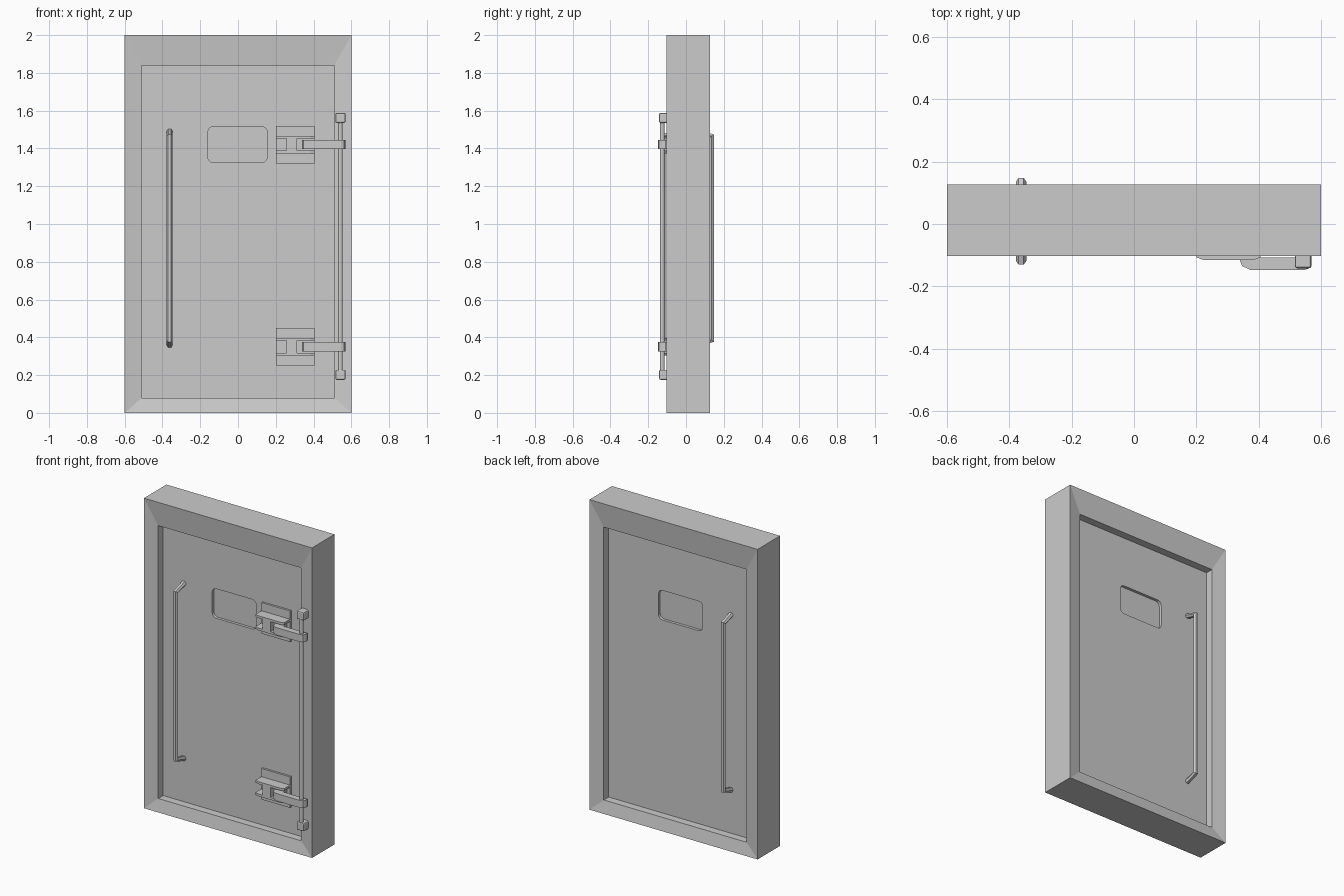
import bpy, bmesh, math
from mathutils import Vector

if "Cube" in bpy.data.objects:
    bpy.data.objects.remove(bpy.data.objects["Cube"])

FRONT, BACK = -0.102, 0.127          # frame faces
DOOR_F, DOOR_B = -0.035, 0.06        # door leaf faces


def add_mesh(name, verts, faces):
    me = bpy.data.meshes.new(name)
    me.from_pydata(verts, [], faces)
    bm = bmesh.new()
    bm.from_mesh(me)
    bmesh.ops.recalc_face_normals(bm, faces=bm.faces)
    bm.to_mesh(me)
    bm.free()
    ob = bpy.data.objects.new(name, me)
    bpy.context.collection.objects.link(ob)
    return ob


def prism(name, pts, a, b, place):
    """Extrude a 2D outline from a to b; place maps (u, v, w) to a 3D point."""
    n = len(pts)
    verts = [place(u, v, w) for w in (a, b) for u, v in pts]
    faces = [tuple(range(n)), tuple(range(n, 2 * n))]
    faces += [(i, (i + 1) % n, n + (i + 1) % n, n + i) for i in range(n)]
    return add_mesh(name, verts, faces)


def along_y(name, pts, a, b):
    return prism(name, pts, a, b, lambda u, v, w: (u, w, v))


def along_z(name, pts, a, b):
    return prism(name, pts, a, b, lambda u, v, w: (u, v, w))


def box(name, x0, x1, y0, y1, z0, z1, bevel=0):
    ob = along_z(name, [(x0, y0), (x1, y0), (x1, y1), (x0, y1)], z0, z1)
    if bevel:
        m = ob.modifiers.new("bevel", "BEVEL")
        m.width, m.segments = bevel, 2
    return ob


def rounded_rect(x0, x1, z0, z1, r, steps=5):
    pts = []
    corners = [(x1 - r, z1 - r), (x0 + r, z1 - r), (x0 + r, z0 + r), (x1 - r, z0 + r)]
    for k, (cx, cz) in enumerate(corners):
        for i in range(steps + 1):
            a = math.pi / 2 * (k + i / steps)
            pts.append((cx + r * math.cos(a), cz + r * math.sin(a)))
    return pts


def tube(name, path, radius, resolution):
    cu = bpy.data.curves.new(name, "CURVE")
    cu.dimensions = "3D"
    cu.bevel_depth, cu.bevel_resolution, cu.use_fill_caps = radius, resolution, True
    sp = cu.splines.new("POLY")
    sp.points.add(len(path) - 1)
    for p, co in zip(sp.points, path):
        p.co = (*co, 1)
    sp.use_smooth = False
    ob = bpy.data.objects.new(name, cu)
    bpy.context.collection.objects.link(ob)
    return ob


# Frame: rectangular rings joined outside, across the sloped faces and inside
outer = [(-0.6, 0), (0.6, 0), (0.6, 2), (-0.6, 2)]
inner = [(-0.51, 0.08), (0.51, 0.08), (0.51, 1.84), (-0.51, 1.84)]
rings = [(outer, FRONT), (inner, FRONT + 0.017), (inner, BACK - 0.017), (outer, BACK)]
verts = [(x, y, z) for ring, y in rings for x, z in ring]
faces = [(4 * r + i, 4 * r + (i + 1) % 4,
          4 * ((r + 1) % 4) + (i + 1) % 4, 4 * ((r + 1) % 4) + i)
         for r in range(4) for i in range(4)]
add_mesh("frame", verts, faces)

# Door leaf with a rounded window opening
door = box("door", -0.51, 0.51, DOOR_F, DOOR_B, 0.08, 1.84)
outline = rounded_rect(-0.16, 0.155, 1.325, 1.515, 0.03)
cutter = along_y("window_cutter", outline, -0.2, 0.2)
cutter.hide_render = True
cutter.hide_viewport = True
cutter.display_type = "WIRE"
cut = door.modifiers.new("window", "BOOLEAN")
cut.operation, cut.solver, cut.object = "DIFFERENCE", "EXACT", cutter
along_y("window_pane", outline, DOOR_F + 0.018, DOOR_B - 0.018)

# Pull handles on both sides: six-sided bar with splayed ends
for side, face, bar in (("front", DOOR_F + 0.003, -0.119), ("back", DOOR_B - 0.003, 0.136)):
    path = [(-0.362, face, 1.49), (-0.362, bar, 1.465),
            (-0.362, bar, 0.385), (-0.362, face, 0.36)]
    tube(side + "_handle", path, 0.0165, 1)

# Hinges: plate, H-shaped bracket and arm reaching to the rod
bracket = [(0.2, DOOR_F), (0.2, -0.107), (0.222, -0.115), (0.385, -0.115),
           (0.405, -0.107), (0.405, DOOR_F)]
arm = [(0.34, -0.05), (0.34, -0.118), (0.347, -0.135), (0.375, -0.148), (0.545, -0.148),
       (0.562, -0.142), (0.57, -0.128), (0.57, -0.108), (0.4, -0.108), (0.385, -0.05)]
for label, zc in (("upper", 1.42), ("lower", 0.35)):
    box(label + "_hinge_plate", 0.2, 0.405, -0.048, DOOR_F, zc - 0.1, zc + 0.1)
    for part, z0, z1 in (("top", 0.032, 0.047), ("bottom", -0.047, -0.032)):
        along_z(f"{label}_hinge_{part}_rail", bracket, zc + z0, zc + z1)
    box(label + "_hinge_web", 0.257, 0.312, -0.115, DOOR_F, zc - 0.032, zc + 0.032)
    along_z(label + "_hinge_arm", arm, zc - 0.024, zc + 0.024)

# Hinge rod with end blocks fixed to the frame
tube("hinge_rod", [(0.542, -0.126, 0.2), (0.542, -0.126, 1.56)], 0.012, 4)
for label, z0 in (("upper", 1.535), ("lower", 0.175)):
    box(label + "_rod_block", 0.516, 0.569, -0.142, -0.085, z0, z0 + 0.053, 0.007)
